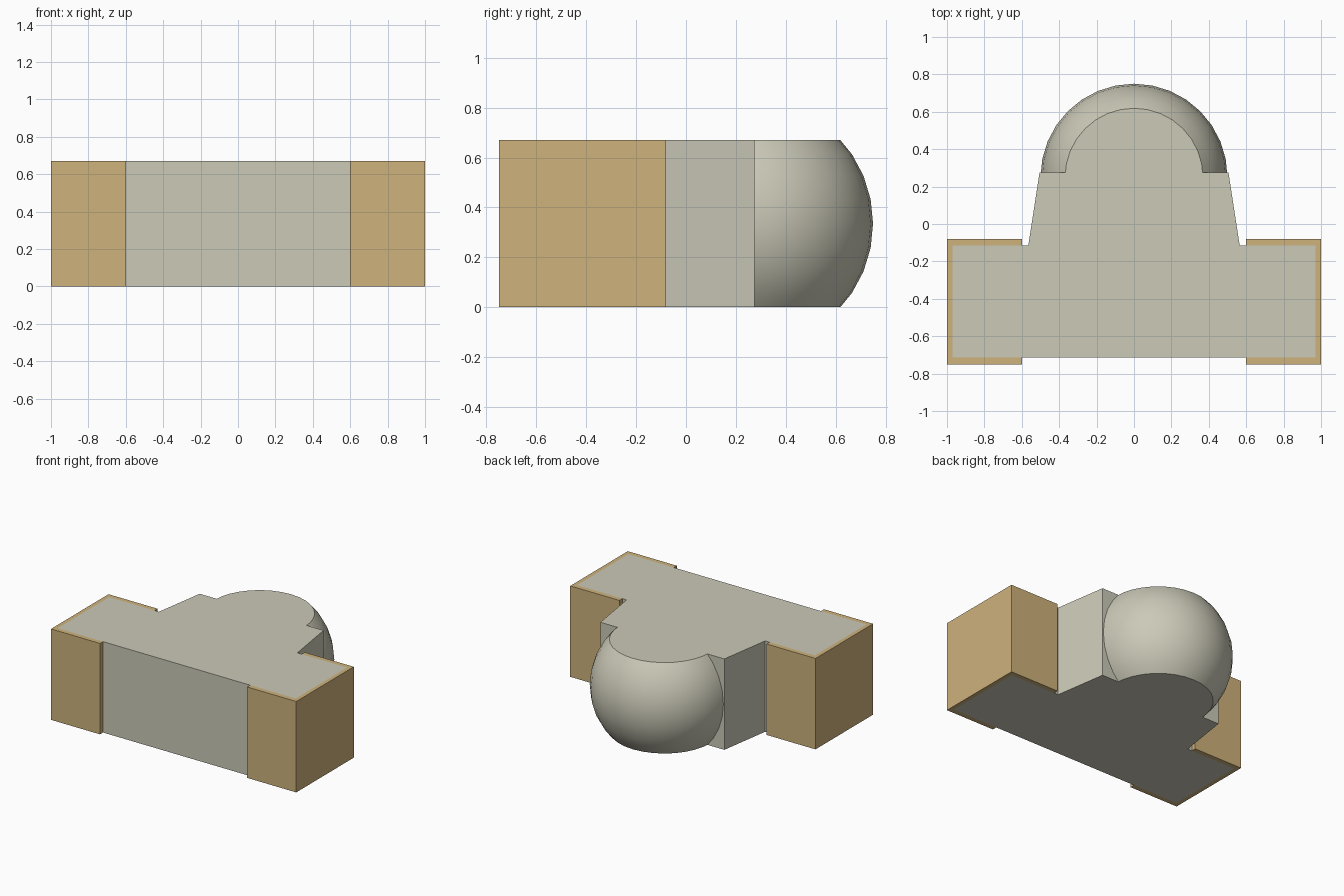
import bpy, bmesh
from mathutils import Matrix, Vector

cube = bpy.data.objects.get("Cube")
if cube:
    bpy.data.objects.remove(cube, do_unlink=True)

HEIGHT = 0.67
JOIN_Y = 0.275      # where the rounded back meets the tapered neck


def make_material(name, colour):
    mat = bpy.data.materials.new(name)
    mat.use_nodes = True
    mat.diffuse_color = colour
    mat.node_tree.nodes["Principled BSDF"].inputs["Base Color"].default_value = colour
    return mat


def add_object(name, bm, mat):
    bmesh.ops.recalc_face_normals(bm, faces=bm.faces[:])
    mesh = bpy.data.meshes.new(name)
    bm.to_mesh(mesh)
    bm.free()
    mesh.materials.append(mat)
    obj = bpy.data.objects.new(name, mesh)
    bpy.context.collection.objects.link(obj)
    return obj


def add_prism(name, outline, mat):
    """Extrude a flat outline from the floor to the full height."""
    bm = bmesh.new()
    face = bm.faces.new([bm.verts.new((x, y, 0)) for x, y in outline])
    top = bmesh.ops.extrude_face_region(bm, geom=[face])["geom"]
    bmesh.ops.translate(bm, vec=(0, 0, HEIGHT),
                        verts=[v for v in top if isinstance(v, bmesh.types.BMVert)])
    return add_object(name, bm, mat)


stone = make_material("Pale stone", (0.60, 0.585, 0.475, 1))
tan = make_material("Tan wood", (0.615, 0.445, 0.20, 1))

# Body: wide crossbar with a tapering neck
half = [(0.97, -0.715), (0.97, -0.115), (0.565, -0.115), (0.505, JOIN_Y)]
add_prism("body", half + [(-x, y) for x, y in reversed(half)], stone)

# Tan sleeves wrapped round both ends of the crossbar
sleeve = [(0.6, -0.75), (1.0, -0.75), (1.0, -0.08), (0.6, -0.08),
          (0.6, -0.115), (0.97, -0.115), (0.97, -0.715), (0.6, -0.715)]
for side, sign in (("left", 1), ("right", -1)):
    add_prism(side + "_sleeve", [(sign * x, y) for x, y in sleeve], tan)

# Rounded back: a ball cut flat at the top, bottom and neck
bm = bmesh.new()
bmesh.ops.create_uvsphere(bm, u_segments=32, v_segments=16, radius=0.5,
                          matrix=Matrix.Translation((0, 0.25, HEIGHT / 2)))
for point, normal in (((0, 0, HEIGHT), (0, 0, 1)),
                      ((0, 0, 0), (0, 0, -1)),
                      ((0, JOIN_Y, 0), (0, -1, 0))):
    cut = bmesh.ops.bisect_plane(bm, geom=bm.verts[:] + bm.edges[:] + bm.faces[:],
                                 plane_co=Vector(point), plane_no=Vector(normal),
                                 clear_outer=True)["geom_cut"]
    rim = [e for e in cut if isinstance(e, bmesh.types.BMEdge)]
    bmesh.ops.contextual_create(bm, geom=rim)
ball = add_object("rounded_back", bm, stone)
bpy.context.view_layer.objects.active = ball
ball.select_set(True)
bpy.ops.object.shade_smooth_by_angle(angle=0.5)
